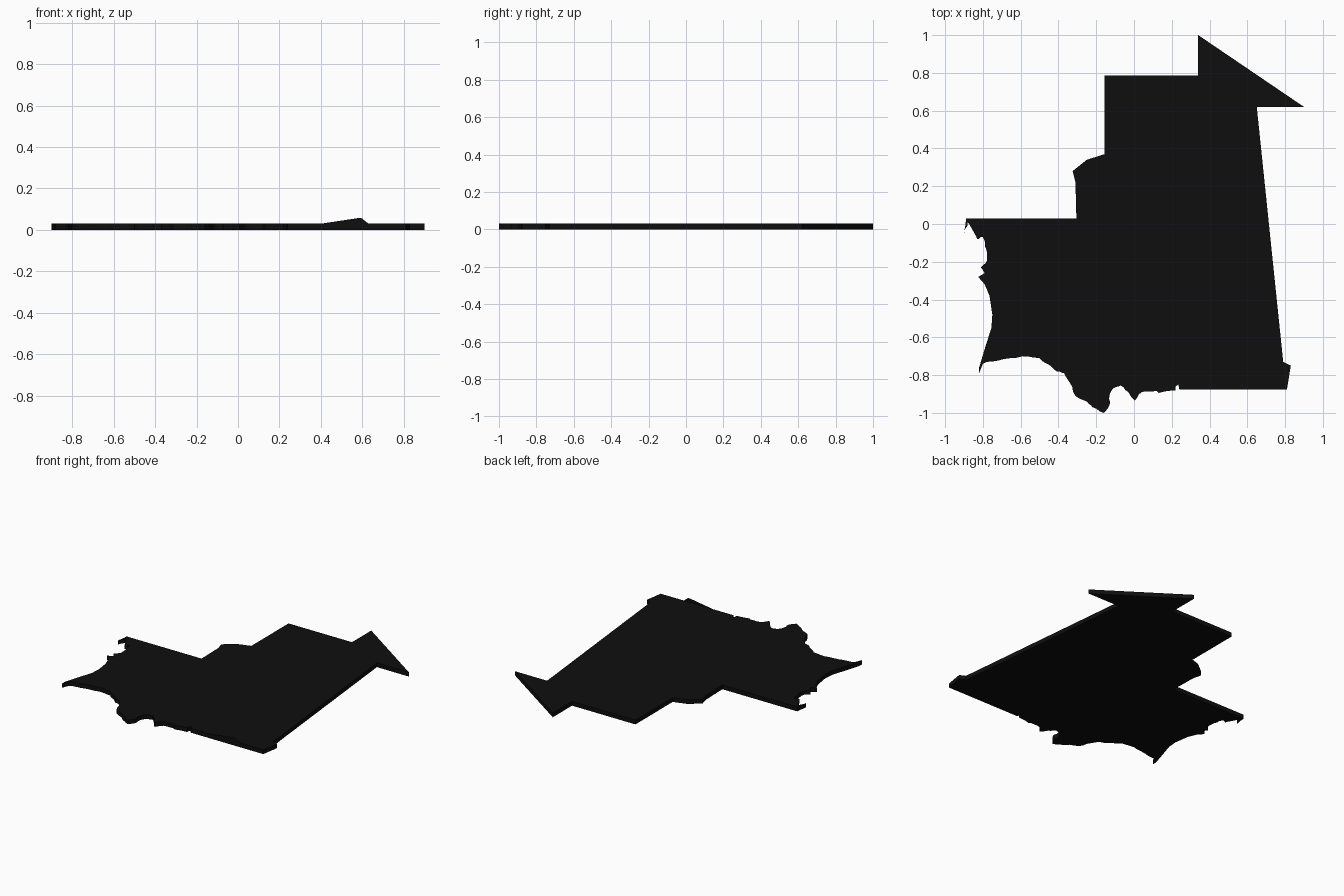
import bpy
import bmesh
import random
from mathutils import Vector

cube = bpy.data.objects.get("Cube")
if cube:
    bpy.data.objects.remove(cube, do_unlink=True)

random.seed(4)
THICKNESS = 0.03


def make_material(name, colour):
    material = bpy.data.materials.new(name)
    material.use_nodes = True
    material.diffuse_color = colour
    shader = material.node_tree.nodes["Principled BSDF"]
    shader.inputs["Base Color"].default_value = colour
    return material


def make_object(name, bm, material):
    mesh = bpy.data.meshes.new(name)
    bm.to_mesh(mesh)
    bm.free()
    mesh.materials.append(material)
    obj = bpy.data.objects.new(name, mesh)
    bpy.context.collection.objects.link(obj)
    return obj


def hundredths(points):
    return [Vector((x, y, 0)) / 100 for x, y in points]


def roughen(points, pieces=3, amount=0.004):
    """Split each span of a path and nudge the new points sideways."""
    rough = []
    for start, end in zip(points, points[1:]):
        rough.append(start)
        span = end - start
        if span.length < 0.03:
            continue
        side = Vector((-span.y, span.x, 0)).normalized()
        for i in range(1, pieces):
            offset = side * random.uniform(-amount, amount)
            rough.append(start.lerp(end, i / pieces) + offset)
    return rough + [points[-1]]


black = make_material("near black", (0.0045, 0.0045, 0.0045, 1))

# Straight land borders, clockwise from the northern tip
east_border = hundredths([
    (34, 100), (90, 62), (65, 62), (79, -73), (83, -75), (81, -87.5),
])

# Ragged southern shore, running west
south_shore = hundredths([
    (24, -87.5), (23.5, -85), (22, -86), (22, -88), (13, -89.5), (12, -88.5),
    (4, -89), (0.5, -93.5), (-3, -89), (-7, -85.5), (-11, -87), (-13, -91),
    (-13, -96), (-16, -100), (-22, -97), (-25, -94), (-31, -91), (-34, -84),
    (-37, -79), (-41, -78), (-46, -74), (-50, -71), (-59, -70), (-69, -71.5),
    (-78, -73),
])

# Smooth western bay between two headlands
west_bay = hundredths([
    (-80, -74), (-82, -79), (-82, -76), (-79, -66), (-75.5, -55),
    (-75, -48), (-76.5, -38), (-79, -32), (-82.5, -28),
])

# Broken north-western shore with its hooked cape
west_shore = hundredths([
    (-79, -26), (-81, -23), (-78, -20), (-78, -14), (-80, -7), (-83, -8),
    (-85, -4), (-88, 1), (-90, -5), (-89, 3),
])

# Stepped northern border
north_border = hundredths([
    (-30.5, 3), (-31, 22), (-32.5, 28), (-25, 34), (-15.5, 37),
    (-15.5, 78.5), (34, 78.5),
])

outline = (east_border + roughen(south_shore) + west_bay
           + roughen(west_shore) + north_border)

# Land slab
bm = bmesh.new()
base = bm.faces.new([bm.verts.new(point) for point in outline])
extruded = bmesh.ops.extrude_face_region(bm, geom=[base], use_keep_orig=True)
top_verts = [v for v in extruded["geom"] if isinstance(v, bmesh.types.BMVert)]
bmesh.ops.translate(bm, verts=top_verts, vec=(0, 0, THICKNESS))
bmesh.ops.recalc_face_normals(bm, faces=bm.faces[:])
caps = [face for face in bm.faces if len(face.verts) > 4]
bmesh.ops.triangulate(bm, faces=caps, ngon_method="EAR_CLIP")
make_object("land_slab", bm, black)

# Upright sliver on the southern edge
bm = bmesh.new()
sliver = [(0.40, THICKNESS), (0.63, THICKNESS), (0.595, 0.058), (0.58, 0.057)]
bm.faces.new([bm.verts.new((x, -0.875, z)) for x, z in sliver])
make_object("edge_sliver", bm, black)
